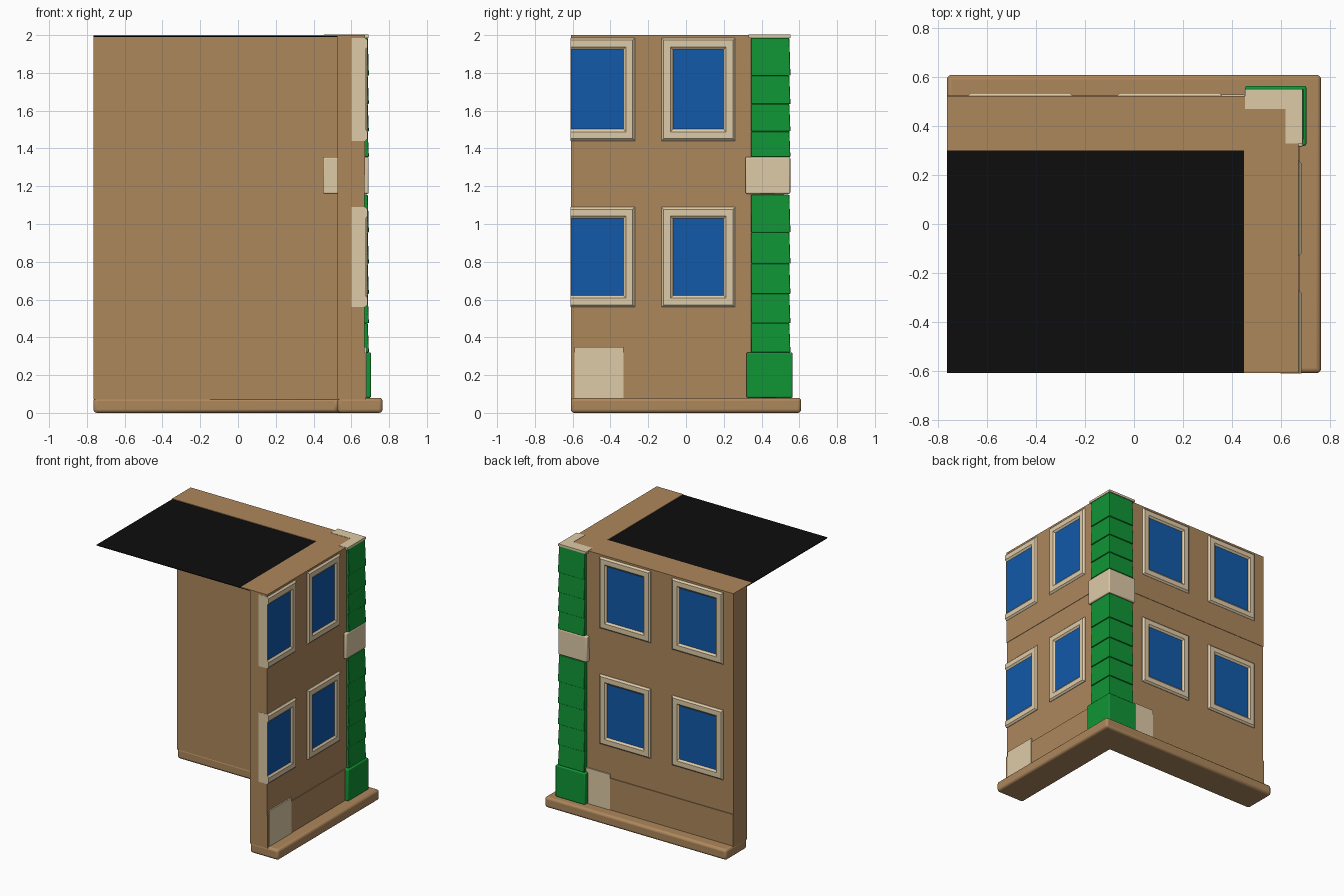
import bpy, bmesh
from mathutils import Vector

if "Cube" in bpy.data.objects:
    bpy.data.objects.remove(bpy.data.objects["Cube"])


def material(name, rgb):
    m = bpy.data.materials.new(name)
    m.diffuse_color = (*rgb, 1.0)
    m.use_nodes = True
    m.node_tree.nodes["Principled BSDF"].inputs["Base Color"].default_value = m.diffuse_color
    return m


TAN = material("tan_plaster", (0.42, 0.245, 0.108))
CREAM = material("cream_trim", (0.74, 0.60, 0.39))
GREEN = material("green_stone", (0.005, 0.30, 0.035))
BLUE = material("blue_glass", (0.006, 0.10, 0.40))
BLACK = material("black_roof", (0.004, 0.004, 0.004))

XL, YF = -0.765, -0.61          # open ends of the two wings
XI, YI = 0.527, 0.36            # inner wall faces
XO, YO = 0.67, 0.52             # outer wall faces


def finish(bm, name, mats, bevel=0.0):
    bmesh.ops.recalc_face_normals(bm, faces=bm.faces)
    me = bpy.data.meshes.new(name)
    bm.to_mesh(me)
    bm.free()
    for m in mats:
        me.materials.append(m)
    ob = bpy.data.objects.new(name, me)
    bpy.context.collection.objects.link(ob)
    if bevel:
        b = ob.modifiers.new("bevel", 'BEVEL')
        b.width, b.segments = bevel, 3
        bpy.context.view_layer.objects.active = ob
        ob.select_set(True)
        bpy.ops.object.shade_smooth_by_angle(angle=0.7)
        ob.select_set(False)
    return ob


def add_box(bm, lo, hi):
    vs = bmesh.ops.create_cube(bm, size=1.0)["verts"]
    for v in vs:
        v.co = Vector([(lo[i] + hi[i]) / 2 + v.co[i] * (hi[i] - lo[i]) for i in range(3)])


def box(name, lo, hi, mat, bevel=0.0):
    bm = bmesh.new()
    add_box(bm, lo, hi)
    return finish(bm, name, [mat], bevel)


def ell(name, x0, y0, xi, yi, xo, yo, z0, z1, mat, bevel=0.0, flare=0.0):
    """L-shaped prism around the back right corner; flare widens its foot."""
    bm = bmesh.new()
    rings = []
    for z, f in ((z0, flare), (z1, 0.0)):
        pts = [(x0, yi), (xi, yi), (xi, y0), (xo + f, y0), (xo + f, yo + f), (x0, yo + f)]
        rings.append([bm.verts.new((x, y, z)) for x, y in pts])
    a, b = rings
    bm.faces.new(a)
    bm.faces.new(b)
    for i in range(6):
        j = (i + 1) % 6
        bm.faces.new((a[i], a[j], b[j], b[i]))
    return finish(bm, name, [mat], bevel)


# Walls: projecting foot, plinth course and two storeys
ell("base_ledge", XL, YF, XI, YI, 0.765, 0.61, 0.0, 0.08, TAN, 0.018)
ell("plinth_wall", XL, YF, XI, YI, XO + 0.006, YO + 0.006, 0.07, 0.32, TAN)
ell("lower_storey_wall", XL, YF, XI, YI, XO, YO, 0.32, 1.26, TAN)
ell("upper_storey_wall", XL, YF, XI, YI, XO + 0.003, YO + 0.003, 1.26, 1.998, TAN)

# Roof: tan rim lying over a thin black deck
ell("roof_rim", XL, YF, 0.45, 0.30, XO + 0.003, YO + 0.003, 1.996, 2.0, TAN)
box("roof_deck", (XL, YF, 1.991), (0.53, 0.37, 1.996), BLACK)

# Corner column: foot, stacked stones, cream band and cap
ell("column_foot", 0.455, 0.32, 0.60, 0.44, 0.705, 0.565, 0.08, 0.32, GREEN, 0.008)
courses = [0.32, 0.475, 0.63, 0.79, 0.955, 1.155, 1.355, 1.49, 1.635, 1.785, 1.985]
for i, (z0, z1) in enumerate(zip(courses, courses[1:])):
    if z0 == 1.155:
        continue
    ell("column_stone_%d" % i, 0.47, 0.345, 0.60, 0.44, 0.687, 0.547, z0, z1,
        GREEN, 0.004, 0.006)
box("column_band", (0.45, 0.315, 1.16), (0.692, 0.552, 1.355), CREAM, 0.008)
ell("column_cap", 0.455, 0.33, 0.62, 0.47, 0.69, 0.552, 1.985, 2.002, CREAM)


def window(name, side, u0, u1, z0, z1):
    """Raised frame with a recessed pane; a pane past the open end is cut off."""
    bm = bmesh.new()
    if side == "right":
        add_box(bm, (0.60, u0, z0), (XO + 0.004, u1, z1))
        out = Vector((1, 0, 0))
    else:
        add_box(bm, (u0, 0.45, z0), (u1, YO + 0.004, z1))
        out = Vector((0, 1, 0))
    bm.normal_update()
    face = max(bm.faces, key=lambda f: f.normal.dot(out))
    for thick, depth in ((0.012, 0.012), (0.036, 0.0), (0.014, -0.011)):
        bmesh.ops.inset_region(bm, faces=[face], thickness=thick, depth=depth,
                               use_even_offset=True)
    face.material_index = 1
    if side == "right" and u0 < YF:
        bmesh.ops.bisect_plane(bm, geom=bm.verts[:] + bm.edges[:] + bm.faces[:],
                               plane_co=(0, YF - 0.001, 0), plane_no=(0, -1, 0),
                               clear_outer=True)
        edges = [e for e in bm.edges if e.is_boundary]
        for f in bmesh.ops.holes_fill(bm, edges=edges, sides=0)["faces"]:
            f.material_index = 0
    finish(bm, name, [CREAM, BLUE])


# Two windows per storey on each wing
for storey, z0, z1 in (("lower", 0.56, 1.09), ("upper", 1.44, 1.985)):
    for i, (u0, u1) in enumerate(((-0.67, -0.27), (-0.13, 0.26))):
        window("right_%s_window_%d" % (storey, i), "right", u0, u1, z0, z1)
    for i, (u0, u1) in enumerate(((-0.68, -0.25), (-0.07, 0.36))):
        window("back_%s_window_%d" % (storey, i), "back", u0, u1, z0, z1)

# Cream panels set low on each wing
box("right_panel", (XO, -0.59, 0.08), (XO + 0.01, -0.33, 0.35), CREAM)
box("back_panel", (0.27, YO, 0.08), (0.47, YO + 0.01, 0.35), CREAM)
